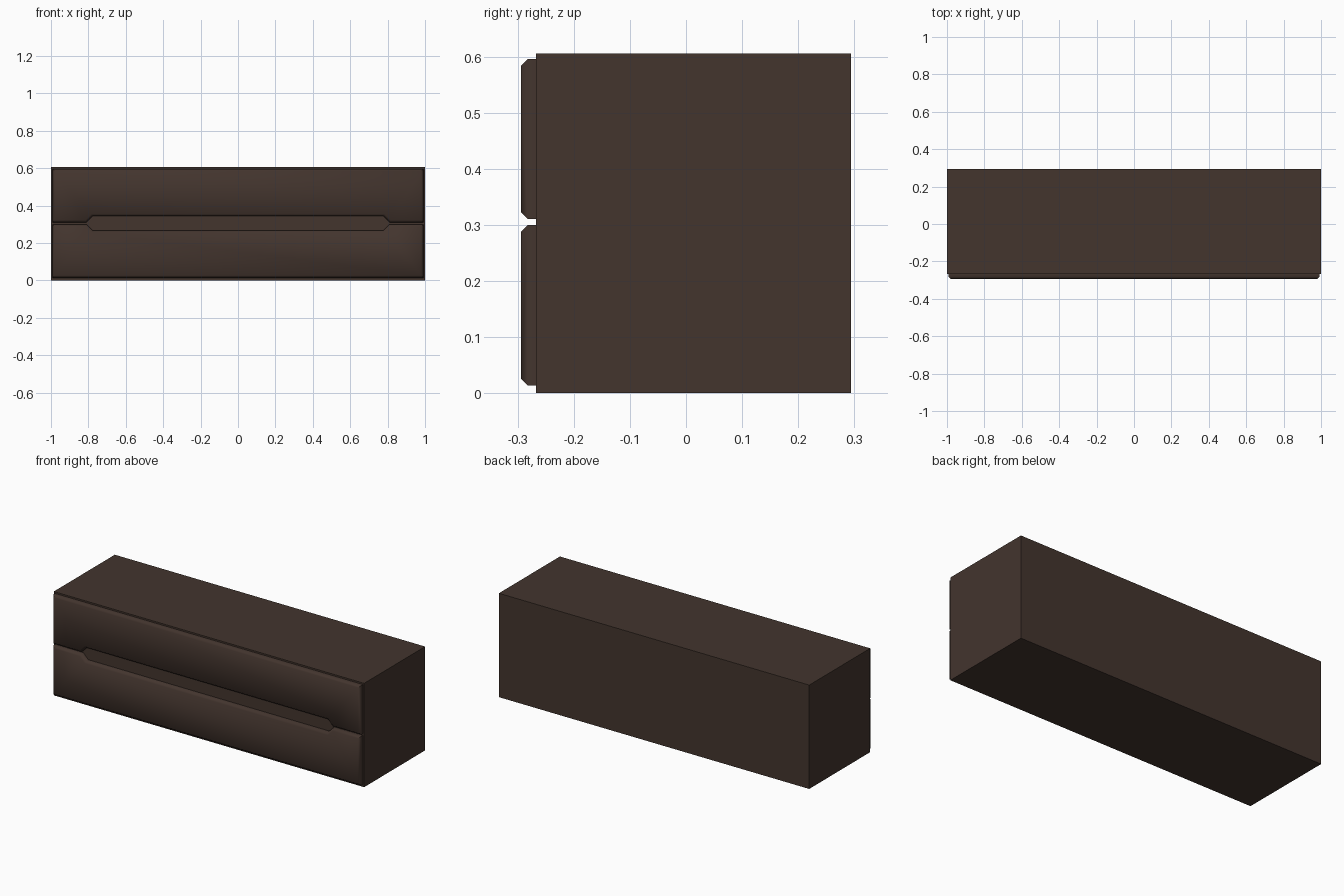
import bpy, bmesh, math

if "Cube" in bpy.data.objects:
    bpy.data.objects.remove(bpy.data.objects["Cube"])

wood = bpy.data.materials.new("dark brown wood")
wood.diffuse_color = (0.056, 0.035, 0.027, 1)
wood.use_nodes = True
wood.node_tree.nodes["Principled BSDF"].inputs["Base Color"].default_value = wood.diffuse_color

FRONT, FACE, BACK = -0.294, -0.267, 0.294   # drawer face, carcass front, carcass back
MID = 0.305                                 # height of the gap between drawers


def finish(name, bm):
    bmesh.ops.recalc_face_normals(bm, faces=bm.faces)
    mesh = bpy.data.meshes.new(name)
    bm.to_mesh(mesh)
    bm.free()
    mesh.materials.append(wood)
    ob = bpy.data.objects.new(name, mesh)
    bpy.context.collection.objects.link(ob)
    return ob


# Carcass: plain box
bm = bmesh.new()
bmesh.ops.create_cube(bm, size=1)
for v in bm.verts:
    v.co.x *= 2
    v.co.y = FACE if v.co.y < 0 else BACK
    v.co.z = 0.605 * (v.co.z + 0.5)
finish("carcass", bm)


# Drawer front: outline with a long grip notch facing the gap, front rim bevelled
def drawer_front(name, side):
    outline = [(-0.992, 0.005), (-0.81, 0.005), (-0.778, 0.038), (0.778, 0.038),
               (0.81, 0.005), (0.992, 0.005), (0.992, 0.291), (-0.992, 0.291)]
    bm = bmesh.new()
    face = bm.faces.new([bm.verts.new((x, FACE, MID + side * z)) for x, z in outline])
    ext = bmesh.ops.extrude_face_region(bm, geom=[face])["geom"]
    for v in ext:
        if isinstance(v, bmesh.types.BMVert):
            v.co.y = FRONT
    rim = [e for e in bm.edges if all(abs(v.co.y - FRONT) < 1e-5 for v in e.verts)]
    bmesh.ops.bevel(bm, geom=rim, offset=0.012, segments=1, affect='EDGES')
    ob = finish(name, bm)
    bpy.ops.object.select_all(action='DESELECT')
    ob.select_set(True)
    bpy.context.view_layer.objects.active = ob
    bpy.ops.object.shade_smooth_by_angle(angle=math.radians(50))


drawer_front("upper_drawer_front", 1)
drawer_front("lower_drawer_front", -1)
